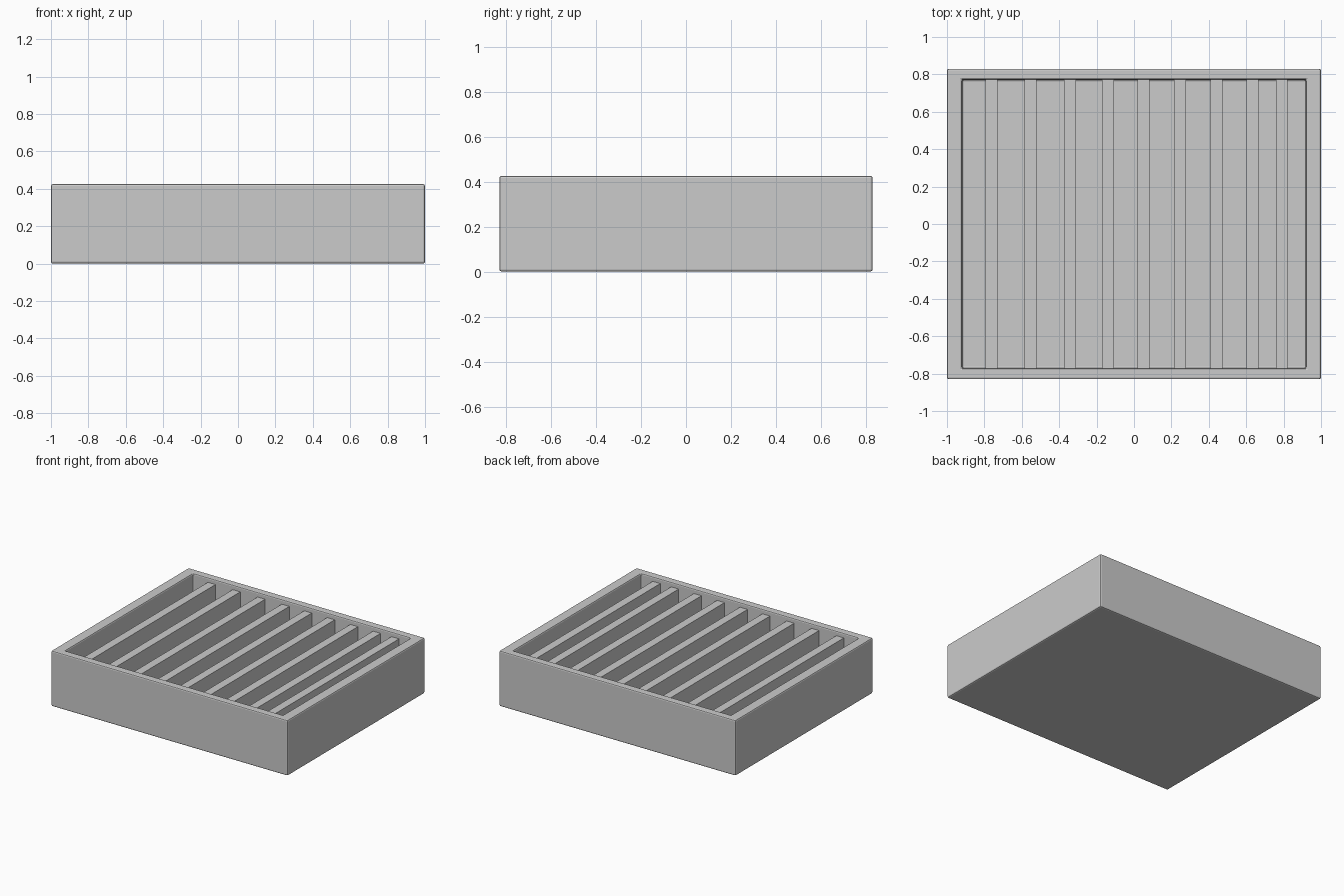
import bpy, bmesh
from mathutils import Matrix

if "Cube" in bpy.data.objects:
    bpy.data.objects.remove(bpy.data.objects["Cube"])

W, D, H = 1.0, 0.83, 0.425      # half width, half depth, height
IW, ID = 0.92, 0.772            # inner half sizes
FLOOR = 0.05
DIVIDER_TOP = 0.39
DIVIDER_X = [-0.763, -0.553, -0.343, -0.138, 0.052, 0.246, 0.442, 0.634, 0.79]


def add_object(name, bm, bevel=0.0):
    bmesh.ops.recalc_face_normals(bm, faces=bm.faces)
    mesh = bpy.data.meshes.new(name)
    bm.to_mesh(mesh)
    bm.free()
    obj = bpy.data.objects.new(name, mesh)
    bpy.context.collection.objects.link(obj)
    if bevel:
        mod = obj.modifiers.new("soft_edges", 'BEVEL')
        mod.width = bevel
        mod.segments = 2
    return obj


# open tray: nested rectangular loops, from outer base up over the rim to the inner floor
bm = bmesh.new()
loops = []
for x, y, z in [(W, D, 0), (W, D, H), (IW, ID, H), (IW, ID, FLOOR)]:
    loops.append([bm.verts.new((sx * x, sy * y, z))
                  for sx, sy in ((-1, -1), (1, -1), (1, 1), (-1, 1))])
for a, b in zip(loops, loops[1:]):
    for i in range(4):
        j = (i + 1) % 4
        bm.faces.new((a[i], a[j], b[j], b[i]))
bm.faces.new(loops[0])
bm.faces.new(loops[-1])
add_object("tray", bm, 0.01)

# upright dividers, slightly below the rim, ends let into the walls
for n, x in enumerate(DIVIDER_X, 1):
    bm = bmesh.new()
    z0 = FLOOR - 0.01
    size = Matrix.Diagonal((0.064, 2 * ID + 0.02, DIVIDER_TOP - z0, 1))
    place = Matrix.Translation((x, 0, (z0 + DIVIDER_TOP) / 2))
    bmesh.ops.create_cube(bm, size=1, matrix=place @ size)
    add_object(f"divider_{n}", bm)
